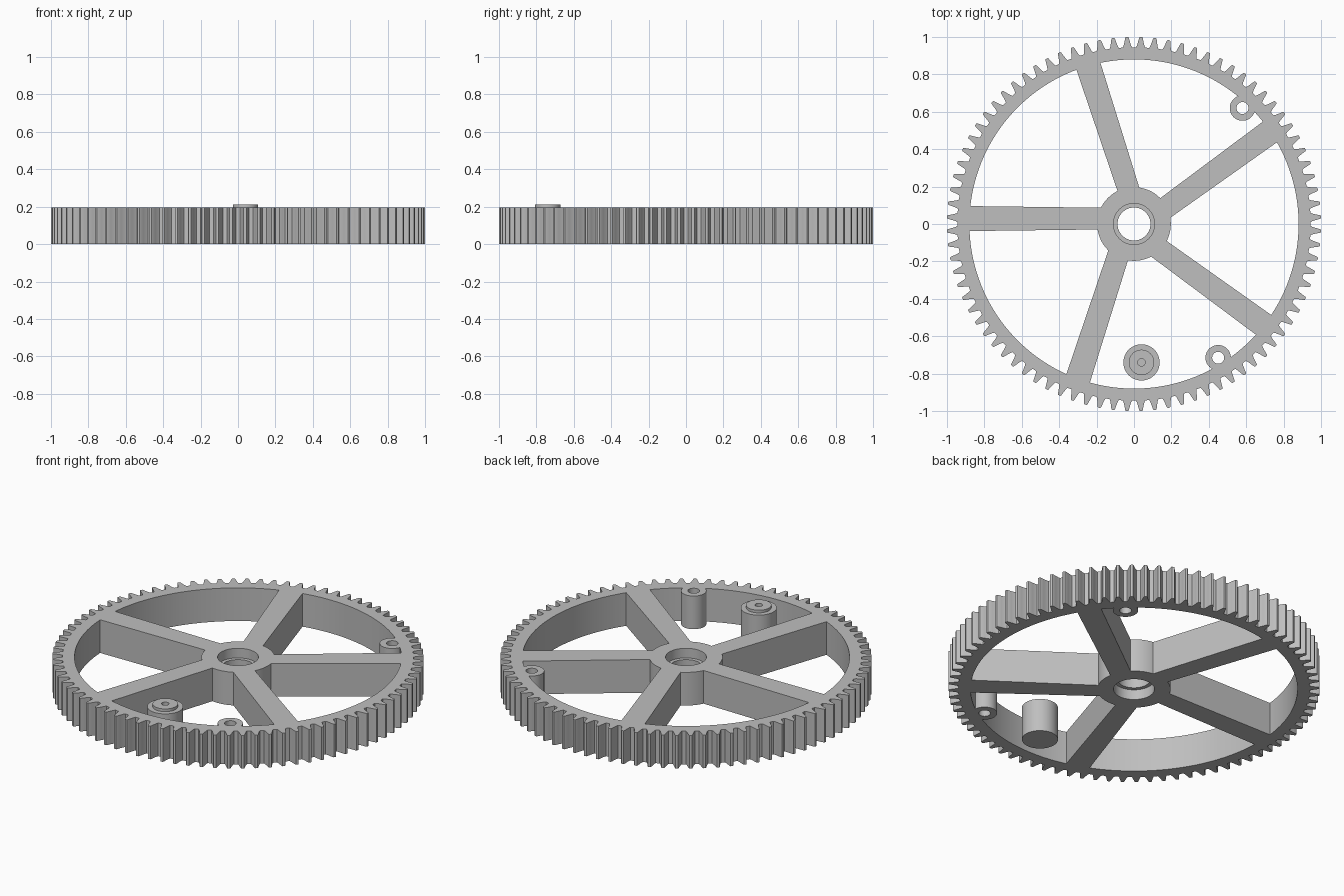
import bpy, bmesh, math
from mathutils import Vector

cube = bpy.data.objects.get("Cube")
if cube:
    bpy.data.objects.remove(cube)

HEIGHT = 0.197
TEETH = 84
RIM_IN = 0.88
HUB_R = 0.197

grey = bpy.data.materials.new("plain_grey")
grey.use_nodes = True
grey.diffuse_color = (0.52, 0.52, 0.52, 1)
grey.node_tree.nodes["Principled BSDF"].inputs["Base Color"].default_value = grey.diffuse_color


def finish(name, bm, smooth=True):
    bmesh.ops.remove_doubles(bm, verts=bm.verts, dist=1e-5)
    bmesh.ops.recalc_face_normals(bm, faces=bm.faces)
    mesh = bpy.data.meshes.new(name)
    bm.to_mesh(mesh)
    bm.free()
    mesh.materials.append(grey)
    obj = bpy.data.objects.new(name, mesh)
    bpy.context.collection.objects.link(obj)
    if smooth:
        bpy.ops.object.select_all(action='DESELECT')
        obj.select_set(True)
        bpy.context.view_layer.objects.active = obj
        bpy.ops.object.shade_smooth_by_angle(angle=math.radians(25))
    return obj


def polar(r, a, z):
    return Vector((r * math.cos(a), r * math.sin(a), z))


def bridge(bm, rings):
    """Join a closed series of equal vertex rings with quads."""
    n = len(rings[0])
    for i, ring in enumerate(rings):
        nxt = rings[(i + 1) % len(rings)]
        for j in range(n):
            k = (j + 1) % n
            bm.faces.new((ring[j], ring[k], nxt[k], nxt[j]))


def lathe(name, profile, x=0, y=0, sides=48):
    """Revolve a closed (radius, z) profile about a vertical axis."""
    bm = bmesh.new()
    rings = [[bm.verts.new(polar(r, math.tau * j / sides, z) + Vector((x, y, 0)))
              for j in range(sides)] for r, z in profile]
    bridge(bm, rings)
    return finish(name, bm)


def solid_lathe(name, profile, x, y, sides=48):
    """Revolve an open profile and close its first and last rings with discs."""
    bm = bmesh.new()
    rings = [[bm.verts.new(polar(r, math.tau * j / sides, z) + Vector((x, y, 0)))
              for j in range(sides)] for r, z in profile]
    for a, b in zip(rings, rings[1:]):
        for j in range(sides):
            k = (j + 1) % sides
            bm.faces.new((a[j], a[k], b[k], b[j]))
    bm.faces.new(rings[0])
    bm.faces.new(rings[-1])
    return finish(name, bm)


# Toothed rim: half a tooth as (fraction of pitch, radius), mirrored
half = [(-0.35, 0.945), (-0.28, 0.955), (-0.20, 0.975), (-0.13, 0.995), (-0.09, 1.0)]
tooth = half + [(-f, r) for f, r in reversed(half)]
pitch = math.tau / TEETH
outline = [(r, (t + 0.5 + f) * pitch) for t in range(TEETH) for f, r in tooth]
bm = bmesh.new()
rings = []
for inner, z in ((False, 0), (False, HEIGHT), (True, HEIGHT), (True, 0)):
    rings.append([bm.verts.new(polar(RIM_IN if inner else r, a, z)) for r, a in outline])
bridge(bm, rings)
finish("toothed_rim", bm)

# Hub: bore counterbored from both ends
lathe("hub", [(HUB_R, 0), (HUB_R, HEIGHT), (0.11, HEIGHT), (0.11, 0.14),
              (0.088, 0.14), (0.088, 0.06), (0.11, 0.06), (0.11, 0)], sides=64)

# Five tapered spokes, each set slightly to one side of the radius
for i in range(5):
    a = math.pi + i * math.tau / 5
    along = polar(1, a, 0)
    side = Vector((along.y, -along.x, 0))
    plan = [(0.17, 0.029 - 0.058), (0.895, 0.029 - 0.067),
            (0.895, 0.029 + 0.067), (0.17, 0.029 + 0.058)]
    bm = bmesh.new()
    face = bm.faces.new([bm.verts.new(along * u + side * v) for u, v in plan])
    top = bmesh.ops.extrude_face_region(bm, geom=[face], use_keep_orig=True)["geom"]
    bmesh.ops.translate(bm, vec=(0, 0, HEIGHT),
                        verts=[g for g in top if isinstance(g, bmesh.types.BMVert)])
    finish(f"spoke_{i + 1}", bm, smooth=False)

# Two drilled bosses on the inside of the rim
for name, x, y in (("back_boss", 0.58, 0.62), ("front_boss", 0.45, -0.715)):
    lathe(name, [(0.068, 0), (0.068, HEIGHT), (0.032, HEIGHT), (0.032, 0)], x, y, 40)

# Free-standing stepped pin with a small centre hole
solid_lathe("stepped_pin", [(0.097, 0), (0.097, HEIGHT), (0.068, HEIGHT), (0.068, 0.213),
                            (0.02, 0.213), (0.02, 0.17)], 0.04, -0.74)
